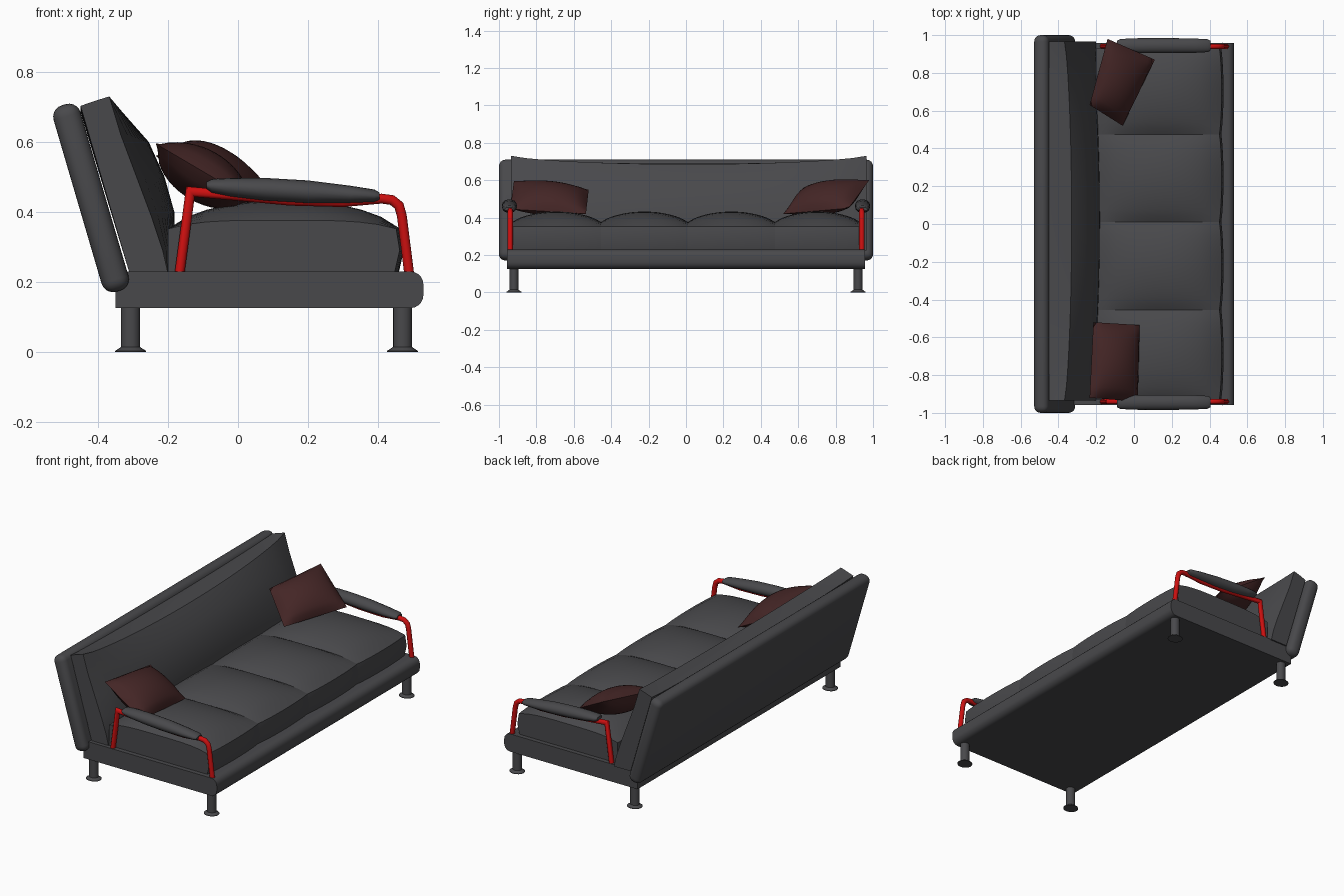
import bpy, bmesh, math
from mathutils import Vector

if "Cube" in bpy.data.objects:
    bpy.data.objects.remove(bpy.data.objects["Cube"])


def material(name, rgb):
    m = bpy.data.materials.new(name)
    m.diffuse_color = (*rgb, 1)
    m.use_nodes = True
    m.node_tree.nodes["Principled BSDF"].inputs["Base Color"].default_value = m.diffuse_color
    return m


GREY = material("charcoal fabric", (0.066, 0.066, 0.071))
RED = material("red metal", (0.60, 0.005, 0.005))
BROWN = material("dark brown fabric", (0.058, 0.019, 0.019))


def finish(name, bm, mat, angle=40):
    bmesh.ops.recalc_face_normals(bm, faces=bm.faces)
    me = bpy.data.meshes.new(name)
    bm.to_mesh(me)
    bm.free()
    ob = bpy.data.objects.new(name, me)
    bpy.context.collection.objects.link(ob)
    me.materials.append(mat)
    bpy.ops.object.select_all(action='DESELECT')
    ob.select_set(True)
    bpy.context.view_layer.objects.active = ob
    bpy.ops.object.shade_smooth_by_angle(angle=math.radians(angle))
    return ob


def loft(name, rings, mat, angle=40):
    """Skin a list of equal-length closed rings and cap both ends."""
    bm = bmesh.new()
    rows = [[bm.verts.new(p) for p in r] for r in rings]
    n = len(rows[0])
    for a, b in zip(rows, rows[1:]):
        for i in range(n):
            j = (i + 1) % n
            bm.faces.new((a[i], a[j], b[j], b[i]))
    bm.faces.new(rows[0])
    bm.faces.new(rows[-1])
    return finish(name, bm, mat, angle)


def pillow(name, c, half, mat):
    """Puffy cushion stretched between four corner points."""
    c = [Vector(p) for p in c]
    nrm = (c[2] - c[0]).cross(c[3] - c[1]).normalized()
    n = 14
    bm = bmesh.new()
    for side in (1, -1):
        grid = []
        for i in range(n + 1):
            row = []
            for j in range(n + 1):
                s, t = i / n, j / n
                p = (c[0] * (1 - s) + c[1] * s) * (1 - t) + (c[3] * (1 - s) + c[2] * s) * t
                puff = (16 * s * (1 - s) * t * (1 - t)) ** 0.6
                row.append(bm.verts.new(p + nrm * side * half * puff))
            grid.append(row)
        for i in range(n):
            for j in range(n):
                bm.faces.new((grid[i][j], grid[i + 1][j], grid[i + 1][j + 1], grid[i][j + 1]))
    bmesh.ops.remove_doubles(bm, verts=bm.verts, dist=1e-5)
    return finish(name, bm, mat, 50)


# Base slab with rounded front edge
r = 0.038
prof = [(-0.35, 0.23), (-0.35, 0.125)]
for cz, a0 in ((0.125 + r, -90), (0.23 - r, 0)):
    for k in range(6):
        a = math.radians(a0 + 18 * k)
        prof.append((0.53 - r + r * math.cos(a), cz + r * math.sin(a)))
loft("base", [[(x, y, z) for x, z in prof] for y in (-0.957, 0.957)], GREY)

# Legs with flared feet
for lx, end in ((-0.307, "back"), (0.47, "front")):
    for ly, side in ((-0.92, "left"), (0.92, "right")):
        rings = []
        for z, rad in ((0, 0.044), (0.003, 0.044), (0.014, 0.027), (0.13, 0.027)):
            rings.append([(lx + rad * math.cos(k * math.pi / 8),
                           ly + rad * 0.9 * math.sin(k * math.pi / 8), z) for k in range(16)])
        loft(f"{end}_{side}_leg", rings, GREY)

# Rounded, leaning back board
bm = bmesh.new()
bmesh.ops.create_cube(bm, size=1)
bmesh.ops.scale(bm, vec=(0.08, 2.0, 0.555), verts=bm.verts)
bmesh.ops.bevel(bm, geom=bm.edges[:], offset=0.034, segments=5, profile=0.5, affect='EDGES')
board = finish("back_board", bm, GREY)
board.rotation_euler = (0, -0.285, 0)
board.location = (-0.42, 0, 0.44)

# Back cushion: end profile blends to a fuller middle profile
end_p = [(-0.31, 0.225), (-0.45, 0.703), (-0.41, 0.717), (-0.368, 0.73), (-0.335, 0.62),
         (-0.29, 0.50), (-0.245, 0.38), (-0.215, 0.29), (-0.20, 0.225)]
mid_p = [(-0.31, 0.225), (-0.45, 0.685), (-0.39, 0.688), (-0.33, 0.685), (-0.255, 0.60),
         (-0.21, 0.50), (-0.182, 0.40), (-0.18, 0.30), (-0.20, 0.225)]
rings = []
for k in range(25):
    v = -1 + 2 * k / 24
    t = (1 - v * v) ** 0.7
    y = 0.015 + 0.95 * v
    rings.append([(a[0] * (1 - t) + b[0] * t, y, a[1] * (1 - t) + b[1] * t)
                  for a, b in zip(end_p, mid_p)])
loft("back_cushion", rings, GREY, 42)

# Four domed seat cushions
cuts = [-0.93, -0.455, 0.01, 0.475, 0.93]
for n, (y0, y1) in enumerate(zip(cuts, cuts[1:])):
    rings = []
    for k in range(15):
        v = -1 + 2 * k / 14
        full = (1 - v * v) ** 0.8
        y = (y0 + y1) / 2 + v * (y1 - y0) / 2
        xf = 0.452 + 0.012 * full
        ring = [(-0.2, y, 0.225), (xf - 0.005, y, 0.225), (xf + 0.01, y, 0.29)]
        for i in range(13):
            u = 1 - 2 * i / 12
            x = (xf - 0.2) / 2 + u * (xf + 0.2) / 2
            ring.append((x, y, 0.352 + 0.024 * (1 - u ** 4) + 0.056 * full * (1 - u * u) ** 0.8))
        rings.append(ring)
    loft(f"seat_cushion_{n + 1}", rings, GREY, 45)

# Arm frames and arm pads
path = [(-0.167, 0.225), (-0.136, 0.458), (0.0, 0.446), (0.15, 0.432), (0.3, 0.428),
        (0.41, 0.438), (0.44, 0.434), (0.46, 0.418), (0.468, 0.39), (0.489, 0.225)]
pad = [(-0.09, 0.476, 0.010, 0.026), (-0.075, 0.474, 0.020, 0.034), (-0.02, 0.470, 0.027, 0.039),
       (0.08, 0.464, 0.033, 0.040), (0.2, 0.457, 0.033, 0.040), (0.32, 0.450, 0.025, 0.038),
       (0.39, 0.446, 0.018, 0.034), (0.405, 0.445, 0.010, 0.026)]
for s, side in ((-1, "left"), (1, "right")):
    rings = []
    for i, p in enumerate(path):
        # mitred round tube section at each path point
        p = Vector(p)
        d0 = (p - Vector(path[max(i - 1, 0)])).normalized()
        d1 = (Vector(path[min(i + 1, len(path) - 1)]) - p).normalized()
        t = (d0 + d1).normalized()
        w = 0.014 / max(t.dot(d1 if d1.length else d0), 0.5)
        rings.append([(p.x - t.y * w * math.cos(a), s * 0.94 + 0.014 * math.sin(a),
                       p.y + t.x * w * math.cos(a))
                      for a in [k * math.pi / 6 for k in range(12)]])
    loft(f"{side}_arm_frame", rings, RED, 45)
    rings = [[(x, s * 0.944 + hy * math.cos(k * math.pi / 8), z + hz * math.sin(k * math.pi / 8))
              for k in range(16)] for x, z, hz, hy in pad]
    loft(f"{side}_arm_pad", rings, GREY, 50)

# Throw pillows
pillow("left_pillow", [(-0.235, -0.92, 0.595), (-0.215, -0.52, 0.55),
                       (0.03, -0.535, 0.42), (0.02, -0.94, 0.445)], 0.075, BROWN)
pillow("right_pillow", [(-0.14, 0.98, 0.60), (0.11, 0.87, 0.45),
                        (-0.06, 0.52, 0.42), (-0.235, 0.63, 0.56)], 0.075, BROWN)
